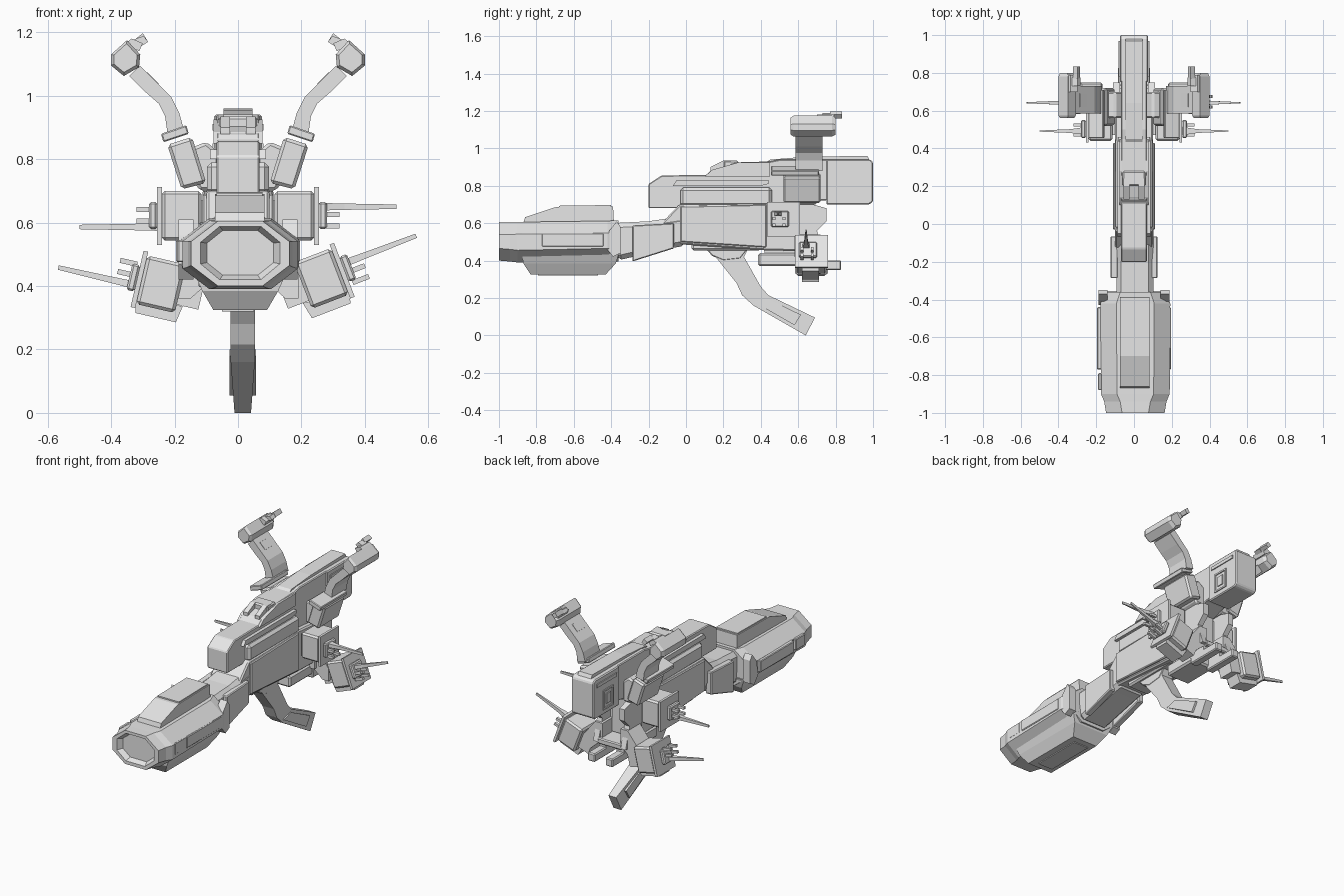
import bpy, bmesh, math
from mathutils import Matrix, Vector

grey = bpy.data.materials.new("hull grey")
grey.diffuse_color = (0.8, 0.8, 0.8, 1)


def loft(name, rings, bevel=0, mirror=False, mat=None, dx=0):
    """Skin a list of equal-length rings, cap both ends."""
    bm = bmesh.new()
    rows = [[bm.verts.new(mat @ Vector(p) if mat else (p[0] + dx, p[1], p[2])) for p in r] for r in rings]
    n = len(rows[0])
    for a, b in zip(rows, rows[1:]):
        for i in range(n):
            j = (i + 1) % n
            bm.faces.new((a[i], a[j], b[j], b[i]))
    bm.faces.new(rows[0])
    bm.faces.new(rows[-1])
    bmesh.ops.recalc_face_normals(bm, faces=bm.faces)
    me = bpy.data.meshes.new(name)
    bm.to_mesh(me)
    bm.free()
    me.materials.append(grey)
    ob = bpy.data.objects.new(name, me)
    bpy.context.collection.objects.link(ob)
    if bevel:
        m = ob.modifiers.new("chamfer", 'BEVEL')
        m.width, m.segments, m.limit_method = bevel, 1, 'ANGLE'
    if mirror:
        m = ob.modifiers.new("mirror", 'MIRROR')
        m.use_mirror_merge = False
    return ob


def side(name, pts, x0, x1, **k):
    """(y, z) profile extruded along x."""
    return loft(name, [[(x, y, z) for y, z in pts] for x in (x0, x1)], **k)


def front(name, pts, y0, y1, **k):
    """(x, z) profile extruded along y."""
    return loft(name, [[(x, y, z) for x, z in pts] for y in (y0, y1)], **k)


def box(name, x0, x1, y0, y1, z0, z1, **k):
    return side(name, [(y0, z0), (y1, z0), (y1, z1), (y0, z1)], x0, x1, **k)


def octagon(y, w, z0, z1, cx=0.085, cz=0.065):
    return [(-w + cx, y, z0), (w - cx, y, z0), (w, y, z0 + cz), (w, y, z1 - cz),
            (w - cx, y, z1), (-w + cx, y, z1), (-w, y, z1 - cz), (-w, y, z0 + cz)]


# nose pod with recessed front
loft("nose_pod", [octagon(-.36, .15, .42, .60), octagon(-.36, .165, .395, .615),
                  octagon(-.42, .185, .40, .612), octagon(-.90, .182, .39, .606),
                  octagon(-.94, .165, .395, .605), octagon(-1, .155, .40, .605),
                  octagon(-1, .125, .42, .588, .06, .05), octagon(-.97, .105, .434, .575, .05, .04)], dx=.007)
loft("nose_keel", [[(-.15, -.88, .45), (.15, -.88, .45), (.15, -.355, .45), (-.15, -.355, .45)],
                   [(-.12, -.87, .385), (.12, -.87, .385), (.12, -.375, .385), (-.12, -.375, .385)],
                   [(-.085, -.83, .325), (.085, -.83, .325), (.085, -.43, .325), (-.085, -.43, .325)]], dx=.007)
side("keel_panel", [(-.79, .326), (-.47, .326), (-.47, .320), (-.79, .320)], -.05, .05)
side("nose_top_deck", [(-.87, .60), (-.86, .632), (-.70, .685), (-.39, .69), (-.385, .60)], -.078, .078, dx=.005)
side("nose_deck_cap", [(-.68, .68), (-.68, .693), (-.40, .697), (-.40, .68)], -.072, .072, dx=.005)
box("nose_side_panel", .17, .195, -.77, -.44, .475, .545, mirror=True, bevel=.004)
box("nose_front_panel", .17, .190, -.88, -.79, .475, .545, mirror=True, bevel=.004)
side("pod_flange", [(-.43, .47), (-.39, .42), (-.35, .44), (-.35, .58), (-.37, .61), (-.41, .56)],
     .14, .188, mirror=True)

# neck
side("neck", [(-.40, .60), (-.20, .61), (0, .64), (0, .48), (-.07, .468), (-.37, .40)],
     -.098, .098, bevel=.025, dx=.005)
side("neck_side_panel", [(-.287, .395), (-.287, .588), (-.065, .60), (-.065, .465)],
     .085, .125, mirror=True, bevel=.005)

# main hull
side("main_hull", [(-.13, .60), (-.035, .70), (.45, .705), (.62, .69), (.62, .45), (.42, .455), (-.035, .487)],
     -.10, .10, bevel=.008)
side("hull_side_panel", [(-.03, .50), (-.03, .69), (.43, .70), (.43, .47)],
     .095, .112, mirror=True, bevel=.005)
box("hull_shoulder", -.098, .098, -.03, .46, .69, .79, bevel=.015)
side("shoulder_strip", [(-.07, .80), (-.05, .83), (.44, .83), (.44, .81), (.40, .80)],
     .06, .088, mirror=True)
box("hull_lower_rib", -.075, .075, .03, .40, .455, .50, bevel=.01)

# upper spine and tail box
side("spine", [(-.20, .68), (-.20, .81), (-.13, .855), (.11, .858), (.13, .88), (.20, .90), (.27, .925),
               (.45, .93), (.50, .94), (.95, .94), (.95, .74), (.72, .72), (.60, .68)], -.068, .068, bevel=.005)
side("tail_box", [(.75, .70), (.98, .70), (1, .715), (1, .925), (.985, .94), (.75, .94)],
     -.075, .075, bevel=.006)
side("tail_top_rail", [(.42, .92), (.45, .94), (.64, .955), (.97, .960), (.985, .93), (.985, .90)], -.045, .045)
side("spine_step", [(.10, .85), (.14, .885), (.21, .905), (.28, .925), (.45, .925), (.45, .85)], -.077, .077)
for i, (y0, y1, z0, z1) in enumerate([(.81, .82, .73, .85), (.90, .91, .73, .85), (.81, .91, .73, .74),
                                      (.81, .91, .84, .85), (.78, .97, .89, .91), (.84, .88, .76, .82)]):
    box("tail_side_trim_%d" % i, .07, .081, y0, y1, z0, z1, mirror=True)

# sensor with two prongs on the spine step
box("sensor_base", -.06, .06, .20, .28, .89, .935, bevel=.008)
side("sensor_prong", [(.13, .88), (.13, .90), (.20, .935), (.24, .935), (.24, .88)], .025, .055, mirror=True)

# open frame under the tail, with the box slung below the hull
box("rear_floor", -.08, .08, .60, .74, .42, .455, bevel=.006)
side("rear_wall", [(.58, .42), (.58, .70), (.68, .70), (.75, .68), (.75, .61), (.70, .56), (.74, .43)],
     .075, .11, mirror=True)
box("rear_core", -.06, .06, .58, .63, .46, .72)
box("belly_box", -.08, .08, .386, .62, .37, .44, bevel=.01)
box("belly_neck", -.06, .06, .42, .60, .43, .47)
box("rear_foot", .035, .085, .60, .83, .35, .40, mirror=True, bevel=.006)
box("rear_foot_post", .035, .085, .60, .72, .39, .44, mirror=True)

# horn arms
front("arm_root", [(.06, .70), (.12, .70), (.17, .78), (.16, .83), (.10, .855), (.06, .82)],
      .56, .70, mirror=True, bevel=.01)
front("arm_base", [(.10, .725), (.178, .705), (.223, .845), (.145, .87)], .52, .72, mirror=True, bevel=.01)
front("arm_collar", [(.155, .88), (.235, .853), (.243, .88), (.163, .907)], .455, .71, mirror=True, bevel=.004)
front("arm", [(.17, .89), (.185, .945), (.21, .995), (.255, 1.04), (.31, 1.095), (.343, 1.062),
              (.29, 1.01), (.25, .975), (.23, .935), (.222, .88)], .585, .73, mirror=True)
front("arm_panel", [(.25, 1.038), (.285, 1.074), (.305, 1.06), (.265, 1.02)], .62, .69, mirror=True)
head = [(.40, 1.13), (.35, 1.175), (.308, 1.13), (.312, 1.09), (.36, 1.062), (.40, 1.095)]
mid = Vector((.357, 1.12))
loft("arm_head", [[(mid.x + (x - mid.x) * s, y, mid.y + (z - mid.y) * s) for x, z in head]
                  for y, s in ((.56, .8), (.575, 1), (.78, 1), (.80, .8))], mirror=True)
front("head_stalk", [(.355, 1.165), (.335, 1.18), (.30, 1.165), (.312, 1.14)], .70, .79, mirror=True)
front("head_fork", [(.315, 1.15), (.283, 1.17), (.298, 1.188), (.335, 1.175)], .73, .775, mirror=True)
front("head_fork_tip", [(.305, 1.16), (.285, 1.172), (.30, 1.197), (.322, 1.18)], .77, .835, mirror=True)


# side gun pods: block, plate, stubs and a long needle
def gun(tag, s, origin, angle, needle_z, stub_z, reach):
    m = (Matrix.Scale(s, 4, (1, 0, 0)) @ Matrix.Translation(origin)
         @ Matrix.Rotation(-math.radians(angle), 4, 'Y'))
    box(tag + "_mount", -.07, .02, -.05, .05, -.05, .05, mat=m)
    box(tag + "_block", 0, .125, -.08, .08, -.077, .08, mat=m, bevel=.01)
    box(tag + "_plate", .125, .14, -.088, .09, -.09, .092, mat=m)
    box(tag + "_hub", .14, .165, -.065, .03, -.04, .045, mat=m, bevel=.006)
    for i, y in enumerate((-.05, .005)):
        for j, z in enumerate((stub_z - .018, stub_z + .018)):
            box(tag + "_stub_%d%d" % (i, j), .15, .205, y - .008, y + .008, z - .008, z + .008, mat=m)
    loft(tag + "_needle", [[(x, -r - .028, needle_z - h), (x, r - .028, needle_z - h),
                            (x, r - .028, needle_z + h), (x, -r - .028, needle_z + h)]
                           for x, r, h in ((.14, .022, .012), (.22, .010, .010), (reach, .003, .007))], mat=m)
    return m


for s, tag in ((1, "right"), (-1, "left")):
    gun(tag + "_upper_gun", s, (.115, .52, .62), 0, .032 * s - .002, -.005 - .008 * s, .385)
    ang = 21 if s > 0 else 13
    o = (.205, .67, .40) if s > 0 else (.182, .67, .39)
    m = gun(tag + "_lower_gun", s, o, ang, .02 * s, -.028 * s, .39)
    front(tag + "_gun_fin", [(-.02, -.05), (-.01, -.105), (.12, -.105), (.13, -.07)], -.05, .04, mat=m)
front("lower_gun_bracket", [(.06, .54), (.11, .54), (.19, .44), (.19, .36), (.15, .36), (.06, .44)],
      .60, .72, mirror=True)

# ventral leg, a little narrower at the foot
leg = [(.10, .475), (.15, .43), (.27, .28), (.30, .215), (.36, .16), (.64, 0), (.69, .095),
       (.44, .215), (.40, .26), (.31, .42), (.33, .46)]
loft("leg", [[(s * (.026 if y > .6 else .038), y, z) for y, z in leg] for s in (-1, 1)], dx=.015)
side("leg_cuff", [(.10, .47), (.14, .425), (.20, .40), (.29, .41), (.33, .46)], -.043, .043, bevel=.005, dx=.012)
side("leg_side_panel", [(.36, .18), (.58, .055), (.615, .11), (.43, .20)], -.042, .042, dx=.015)
